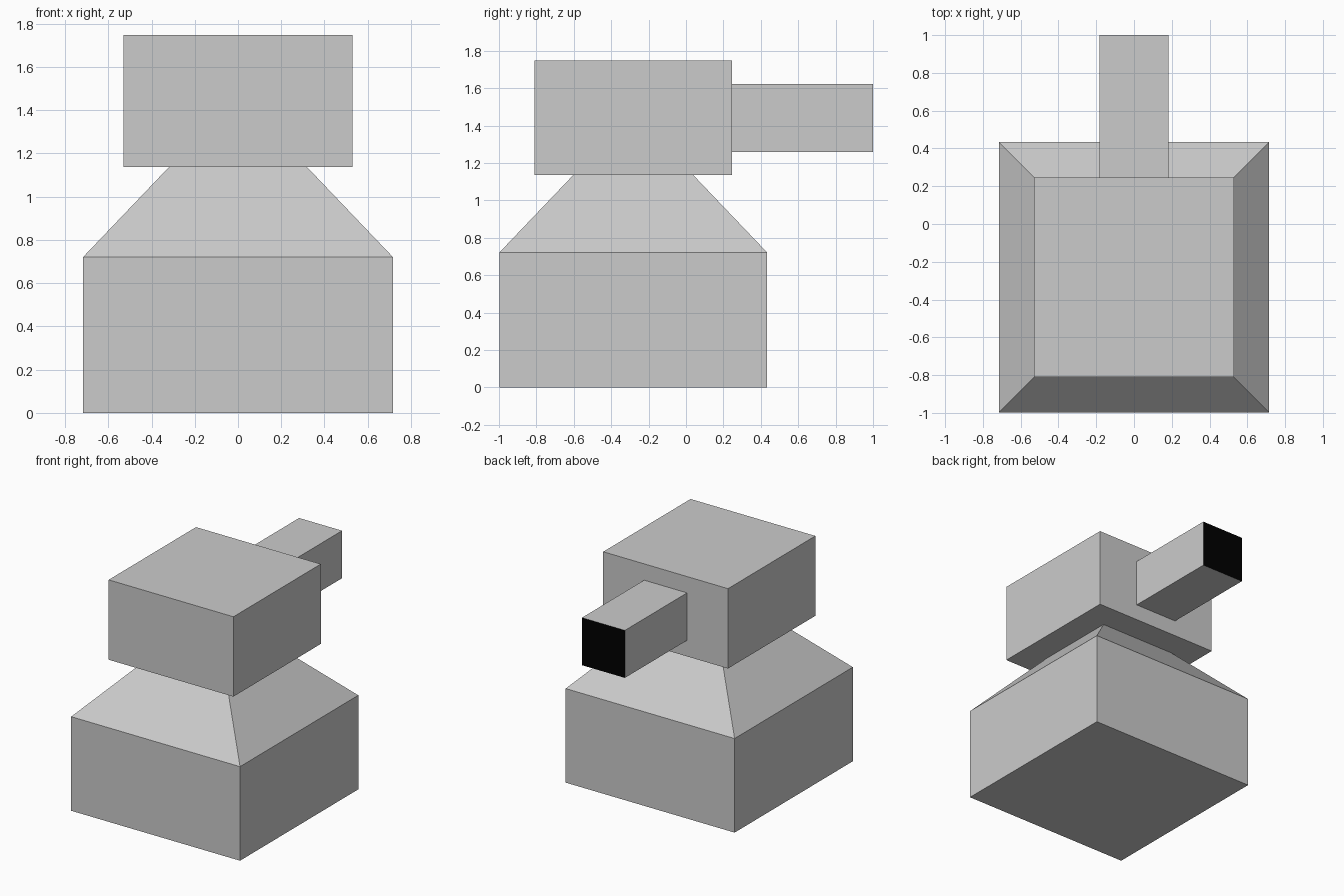
import bpy
import bmesh
from mathutils import Matrix, Vector

if "Cube" in bpy.data.objects:
    bpy.data.objects.remove(bpy.data.objects["Cube"])


def loft_square(name, sections, matrix, cap_end=True):
    """Skin square sections given as (half width, height along local z)."""
    bm = bmesh.new()
    rings = []
    for h, z in sections:
        rings.append([bm.verts.new((x * h, y * h, z))
                      for x, y in ((-1, -1), (1, -1), (1, 1), (-1, 1))])
    for low, high in zip(rings, rings[1:]):
        for i in range(4):
            j = (i + 1) % 4
            bm.faces.new((low[i], low[j], high[j], high[i]))
    if len(rings) > 1:
        bm.faces.new(rings[0][::-1])
    if cap_end:
        bm.faces.new(rings[-1])
    bm.transform(matrix)
    mesh = bpy.data.meshes.new(name)
    bm.to_mesh(mesh)
    bm.free()
    obj = bpy.data.objects.new(name, mesh)
    bpy.context.collection.objects.link(obj)
    return obj


CENTRE_Y = -0.282
HEAD_BACK = 0.247
LENS_Z = 1.441

# Body: square base, tapered neck and overhanging head in one skin
loft_square("body",
            [(0.716, 0), (0.716, 0.721), (0.32, 1.136),
             (0.529, 1.136), (0.529, 1.748)],
            Matrix.Translation((0, CENTRE_Y, 0)))

# Barrel: square tube pointing to the back
to_back = (Matrix.Translation((0, HEAD_BACK, LENS_Z))
           @ Vector((0, 0, 1)).rotation_difference(Vector((0, 1, 0))).to_matrix().to_4x4())
loft_square("barrel", [(0.182, 0), (0.182, 1 - HEAD_BACK)], to_back, cap_end=False)

# Lens: black end face of the barrel
lens = loft_square("lens", [(0.182, 1 - HEAD_BACK)], to_back)
black = bpy.data.materials.new("black")
black.diffuse_color = (0, 0, 0, 1)
black.use_nodes = True
black.node_tree.nodes["Principled BSDF"].inputs["Base Color"].default_value = black.diffuse_color
lens.data.materials.append(black)
